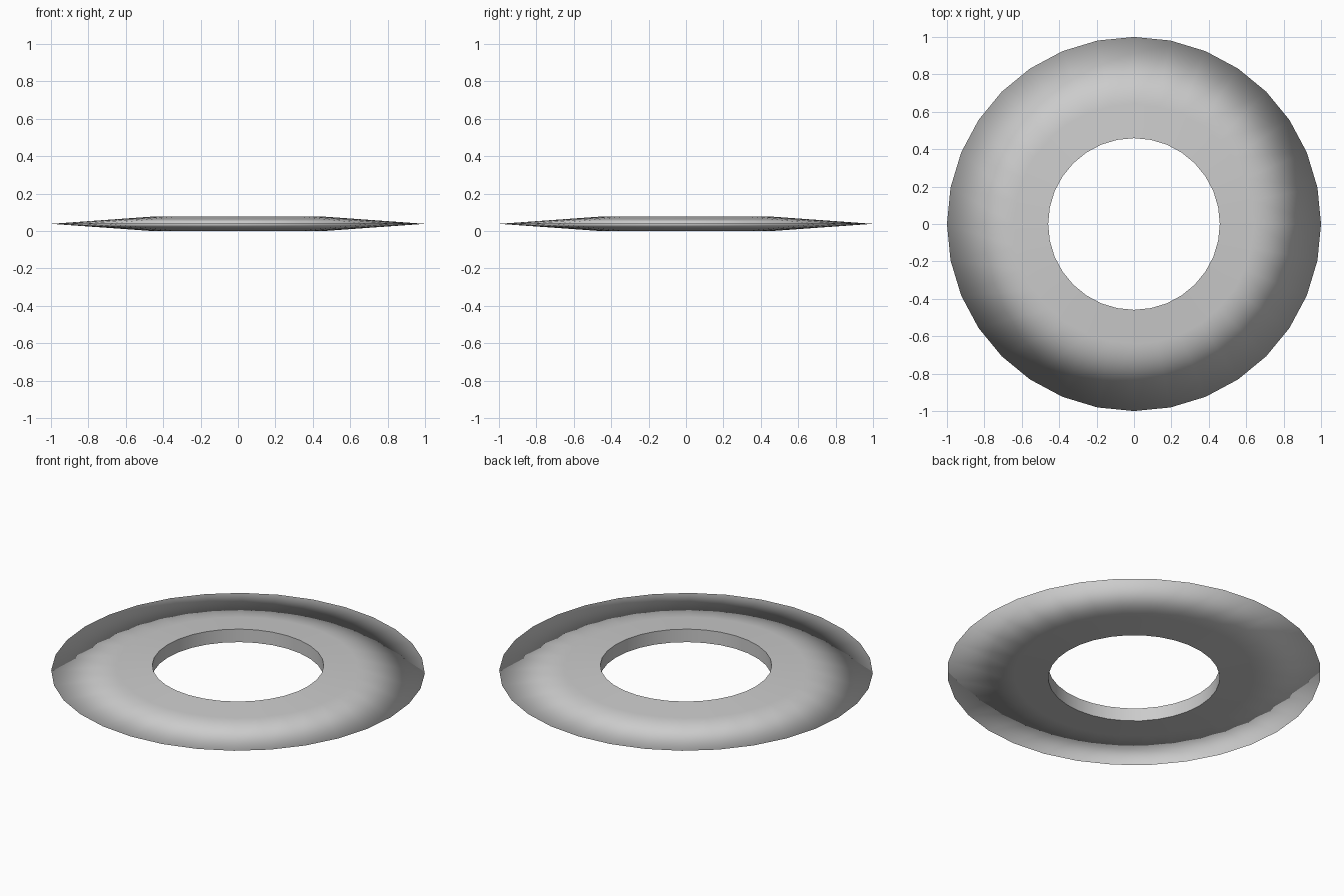
import bpy, bmesh, math

if "Cube" in bpy.data.objects:
    bpy.data.objects.remove(bpy.data.objects["Cube"])

SEGMENTS = 32
# Ring cross-section (radius, z): flat inner wall, faces tapering to a thin outer edge
R_IN, R_MID, R_OUT, H = 0.459, 0.64, 1.0, 0.077
t = (R_MID - R_IN) / (R_OUT - R_IN)
profile = [
    (R_IN, 0.0),
    (R_MID, H / 2 * t),
    (R_OUT, H / 2),
    (R_MID, H - H / 2 * t),
    (R_IN, H),
]

bm = bmesh.new()
rings = []
for r, z in profile:
    rings.append([bm.verts.new((r * math.cos(2 * math.pi * i / SEGMENTS),
                                r * math.sin(2 * math.pi * i / SEGMENTS), z))
                  for i in range(SEGMENTS)])

# Skin between neighbouring loops, closing through the inner wall
for k, low in enumerate(rings):
    high = rings[(k + 1) % len(rings)]
    for i in range(SEGMENTS):
        j = (i + 1) % SEGMENTS
        bm.faces.new((low[i], low[j], high[j], high[i])).smooth = True
bmesh.ops.recalc_face_normals(bm, faces=bm.faces)

# Crisp rims around the hole, soft shading over the outer edge
for ring in (rings[0], rings[-1]):
    for i in range(SEGMENTS):
        bm.edges.get((ring[i], ring[(i + 1) % SEGMENTS])).smooth = False

mesh = bpy.data.meshes.new("flat_ring")
bm.to_mesh(mesh)
bm.free()
ring_obj = bpy.data.objects.new("flat_ring", mesh)
bpy.context.collection.objects.link(ring_obj)
